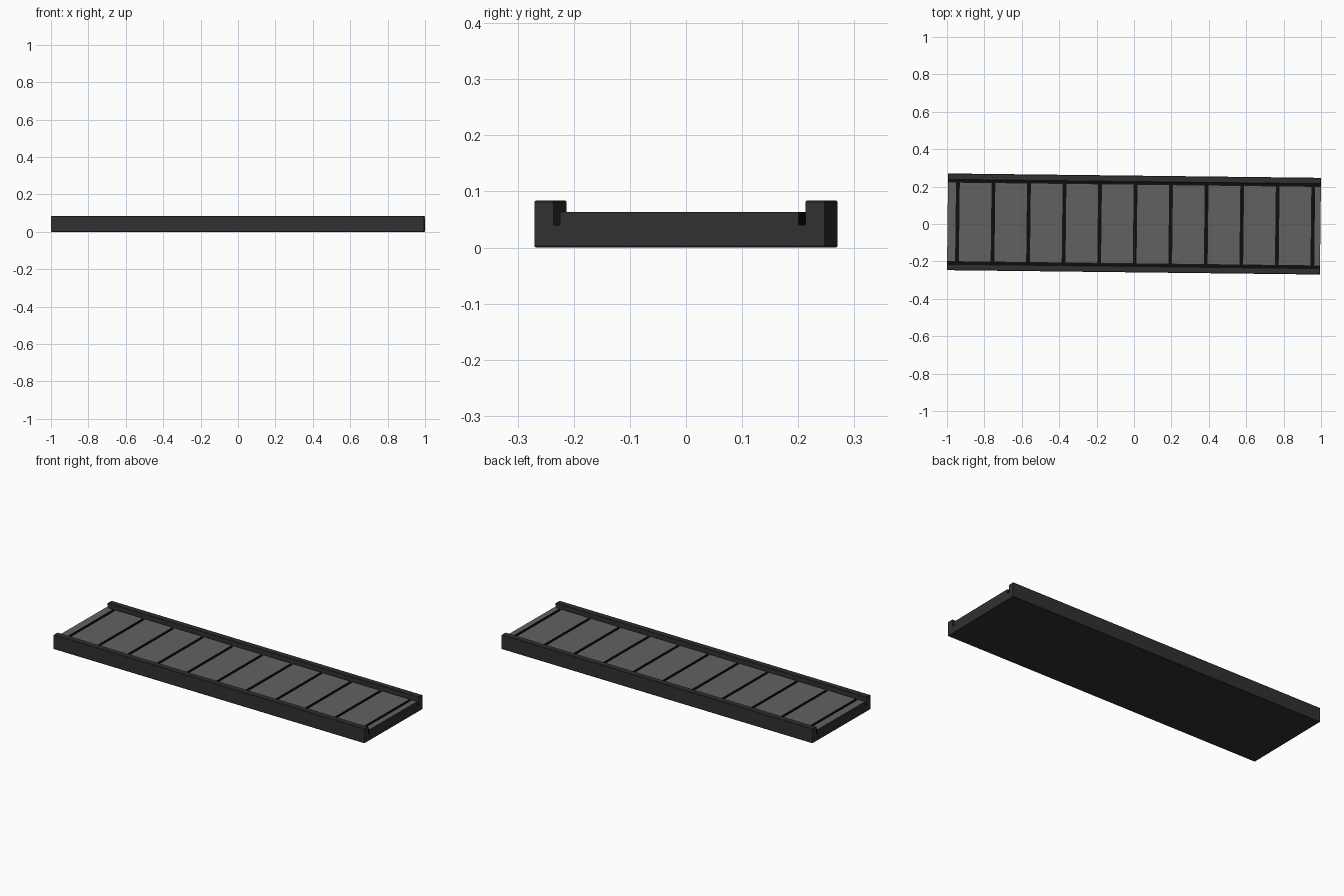
import bpy, bmesh, math
from mathutils import Matrix

if "Cube" in bpy.data.objects:
    bpy.data.objects.remove(bpy.data.objects["Cube"])

TILT = Matrix.Rotation(-0.0117, 4, 'Z')   # model sits slightly turned
L, W = 0.997, 0.2585                      # half length, half width
RAIL, GAP = 0.034, 0.012
FLOOR, DECK, TOP = 0.04, 0.063, 0.084


def material(name, v):
    m = bpy.data.materials.new(name)
    m.diffuse_color = (v, v, v, 1)
    m.use_nodes = True
    m.node_tree.nodes["Principled BSDF"].inputs["Base Color"].default_value = m.diffuse_color
    return m


DARK = material("dark_body", 0.03)
GREY = material("grey_deck", 0.12)
BLACK = material("black_gap", 0.004)


def finish(bm, name):
    bmesh.ops.recalc_face_normals(bm, faces=bm.faces)
    me = bpy.data.meshes.new(name)
    for m in (DARK, GREY, BLACK):
        me.materials.append(m)
    bm.to_mesh(me)
    bm.free()
    ob = bpy.data.objects.new(name, me)
    ob.matrix_world = TILT
    bpy.context.collection.objects.link(ob)
    return ob


# Chassis: U-shaped profile with side rails, extruded along x
inner = W - RAIL
profile = [(-W, 0), (W, 0), (W, TOP), (inner, TOP), (inner, FLOOR),
           (-inner, FLOOR), (-inner, TOP), (-W, TOP)]
bm = bmesh.new()
face = bm.faces.new([bm.verts.new((-L, y, z)) for y, z in profile])
ext = bmesh.ops.extrude_face_region(bm, geom=[face])
bmesh.ops.translate(bm, vec=(2 * L, 0, 0),
                    verts=[v for v in ext["geom"] if isinstance(v, bmesh.types.BMVert)])
# small chamfer on the bottom rim and the rail tops
rim = [e for e in bm.edges
       if all(v.co.z < 0.001 for v in e.verts) or all(v.co.z > TOP - 0.001 for v in e.verts)]
bmesh.ops.bevel(bm, geom=rim, offset=0.0025, segments=1, affect='EDGES', profile=0.5)
bm.normal_update()
for f in bm.faces:
    if all(abs(v.co.z - FLOOR) < 0.001 for v in f.verts):
        f.material_index = 2
finish(bm, "chassis")

# Deck panels: separated by narrow seams
half = inner - GAP
seams = [0.006 + 0.19 * k for k in range(-5, 6)]
starts = [-L] + [s + 0.0075 for s in seams]
ends = [s - 0.0075 for s in seams] + [L]
for i, (a, b) in enumerate(zip(starts, ends)):
    bm = bmesh.new()
    bmesh.ops.create_cube(bm, size=1)
    for v in bm.verts:
        v.co = (b if v.co.x > 0 else a, half * (1 if v.co.y > 0 else -1),
                DECK if v.co.z > 0 else FLOOR - 0.004)
    bm.normal_update()
    for f in bm.faces:
        if f.normal.z > 0.9:
            f.material_index = 1
        elif abs(abs(f.calc_center_median().x) - L) > 0.001:
            f.material_index = 2
    finish(bm, f"deck_panel_{i + 1}")
